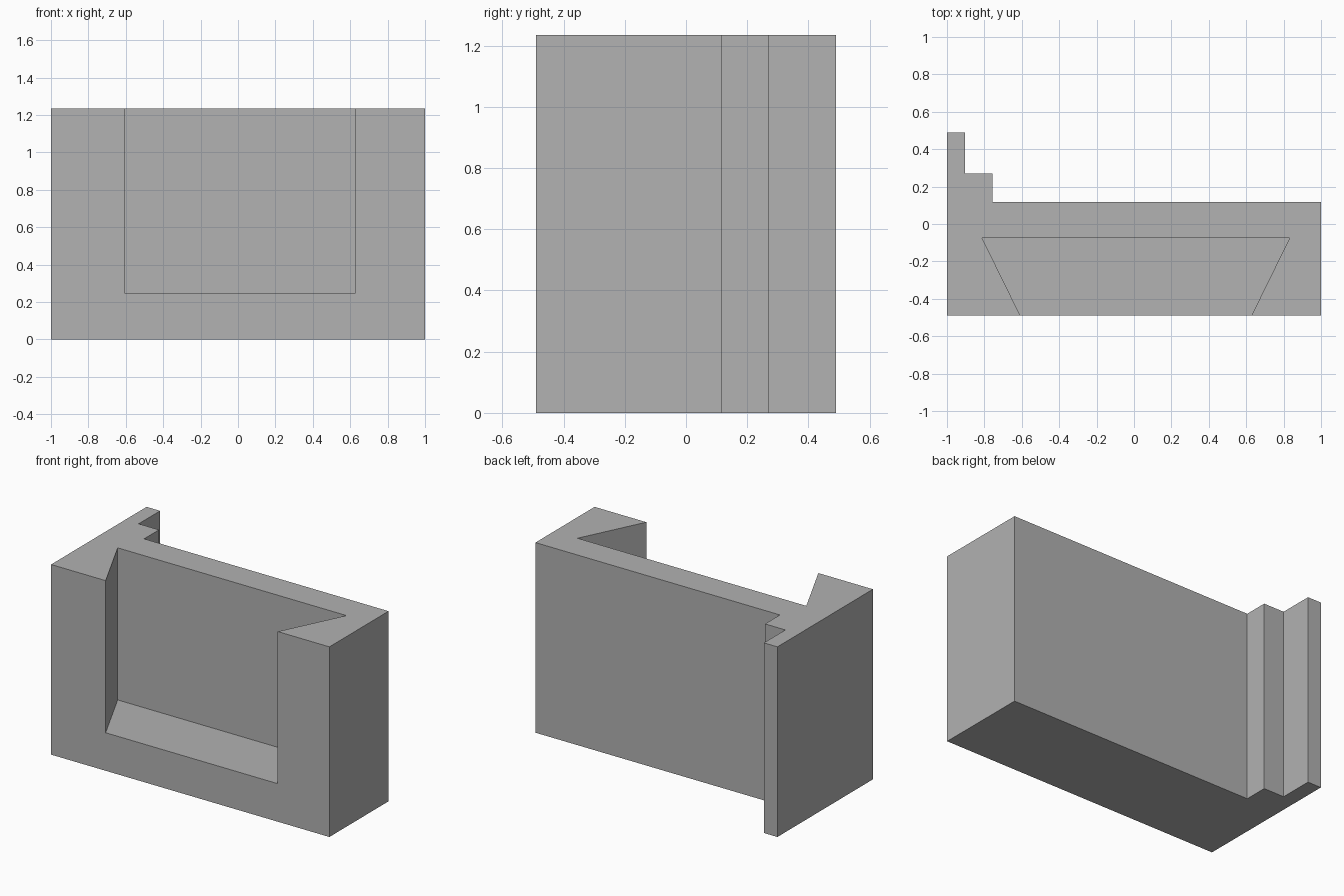
import bpy
import bmesh

cube = bpy.data.objects.get("Cube")
if cube:
    bpy.data.objects.remove(cube, do_unlink=True)

HEIGHT, FLOOR = 1.235, 0.247
FRONT, BACK = -0.49, 0.49

grey = bpy.data.materials.new("plain grey")
grey.use_nodes = True
colour = (0.445, 0.445, 0.445, 1)
grey.diffuse_color = colour
grey.node_tree.nodes["Principled BSDF"].inputs["Base Color"].default_value = colour


def prism(name, outline, bottom, top):
    """Extrude a plan outline straight up."""
    bm = bmesh.new()
    face = bm.faces.new([bm.verts.new((x, y, bottom)) for x, y in outline])
    new = bmesh.ops.extrude_face_region(bm, geom=[face])["geom"]
    verts = [v for v in new if isinstance(v, bmesh.types.BMVert)]
    bmesh.ops.translate(bm, verts=verts, vec=(0, 0, top - bottom))
    bmesh.ops.recalc_face_normals(bm, faces=bm.faces)
    mesh = bpy.data.meshes.new(name)
    bm.to_mesh(mesh)
    bm.free()
    mesh.materials.append(grey)
    obj = bpy.data.objects.new(name, mesh)
    bpy.context.collection.objects.link(obj)
    return obj


# Block with a stepped flange at its back right corner
block = prism("slotted_block", [
    (-1, FRONT), (1, FRONT), (1, 0.117), (-0.757, 0.117),
    (-0.757, 0.27), (-0.903, 0.27), (-0.903, BACK), (-1, BACK),
], 0, HEIGHT)

# Dovetail slot, open at the front and top; the cutter overshoots both
slot_back, over = -0.075, 0.1
centre, mouth, inner = 0.01, 0.618, 0.822
slope = (inner - mouth) / (slot_back - FRONT)
near = mouth - slope * over
cutter = prism("slot_cutter", [
    (centre - near, FRONT - over), (centre + near, FRONT - over),
    (centre + inner, slot_back), (centre - inner, slot_back),
], FLOOR, HEIGHT + over)
cutter.hide_render = True

cut = block.modifiers.new("dovetail_slot", "BOOLEAN")
cut.operation = "DIFFERENCE"
cut.solver = "EXACT"
cut.object = cutter

# Bake the cut and drop the cutter
bpy.context.view_layer.objects.active = block
block.select_set(True)
bpy.ops.object.modifier_apply(modifier=cut.name)
bpy.data.objects.remove(cutter, do_unlink=True)
